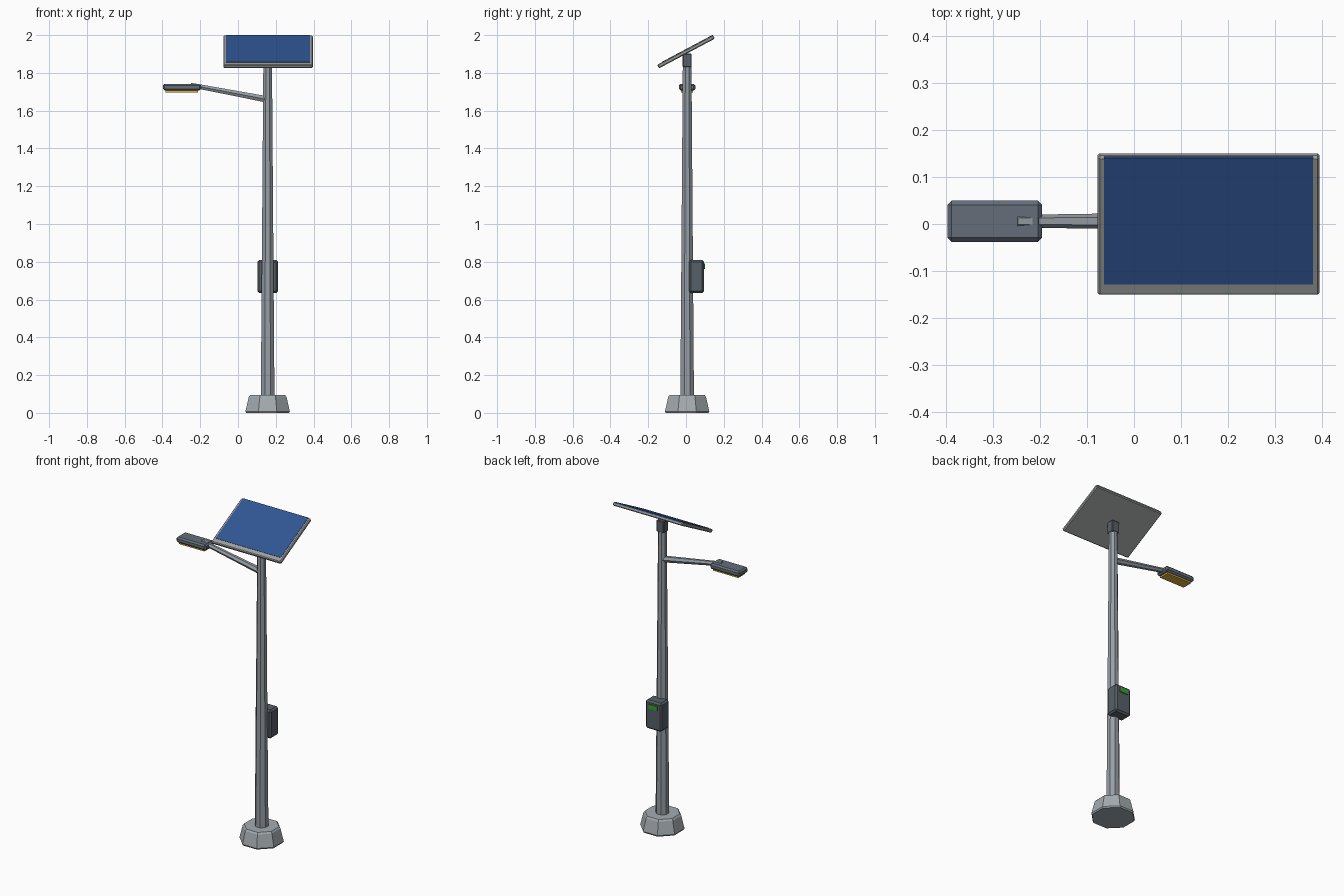
import bpy, bmesh, math
from mathutils import Vector, Matrix

if "Cube" in bpy.data.objects:
    bpy.data.objects.remove(bpy.data.objects["Cube"])

CX, CY = 0.157, 0.006      # pole axis
TILT = math.radians(28)    # solar panel tilt


def mat(name, rgb):
    m = bpy.data.materials.new(name)
    m.diffuse_color = (*rgb, 1)
    m.use_nodes = True
    m.node_tree.nodes["Principled BSDF"].inputs["Base Color"].default_value = m.diffuse_color
    return m


STEEL = mat("pole_steel", (0.31, 0.345, 0.38))
CONCRETE = mat("base_grey", (0.37, 0.41, 0.43))
DARK = mat("box_grey", (0.095, 0.115, 0.135))
HEAD = mat("lamp_grey", (0.13, 0.155, 0.195))
FRAME = mat("frame_grey", (0.34, 0.35, 0.35))
BLUE = mat("cell_blue", (0.03, 0.09, 0.30))
LIGHT = mat("lamp_yellow", (0.75, 0.45, 0.05))
GREEN = mat("indicator_green", (0.04, 0.35, 0.03))


def finish(name, bm, material):
    bmesh.ops.recalc_face_normals(bm, faces=bm.faces)
    me = bpy.data.meshes.new(name)
    bm.to_mesh(me)
    bm.free()
    me.materials.append(material)
    ob = bpy.data.objects.new(name, me)
    bpy.context.collection.objects.link(ob)
    return ob


def box(name, lo, hi, material, bevel=0.0, matrix=Matrix()):
    """Box between two corners, chamfered, then transformed."""
    lo, hi = Vector(lo), Vector(hi)
    bm = bmesh.new()
    bmesh.ops.create_cube(bm, size=1)
    for v in bm.verts:
        v.co = (lo + hi) / 2 + v.co * (hi - lo)
    if bevel:
        bmesh.ops.bevel(bm, geom=bm.edges[:], offset=bevel, segments=1,
                        affect='EDGES', profile=0.5)
    bm.transform(matrix)
    return finish(name, bm, material)


def loft(name, rings, sides, material, turn=0.0, matrix=Matrix()):
    """Stack of regular polygons given as (radius, height)."""
    bm = bmesh.new()
    loops = []
    for r, z in rings:
        angles = [turn + 2 * math.pi * i / sides for i in range(sides)]
        loops.append([bm.verts.new((r * math.cos(a), r * math.sin(a), z)) for a in angles])
    for a, b in zip(loops, loops[1:]):
        for i in range(sides):
            j = (i + 1) % sides
            bm.faces.new((a[i], a[j], b[j], b[i]))
    bm.faces.new(loops[0][::-1])
    bm.faces.new(loops[-1])
    bm.transform(matrix)
    return finish(name, bm, material)


axis = Matrix.Translation((CX, CY, 0))
EIGHTH = math.pi / 8

# Footing and tapered pole
loft("base", [(0.123, 0), (0.127, 0.008), (0.108, 0.085), (0.1, 0.095)], 8,
     CONCRETE, EIGHTH, axis)
loft("pole", [(0.039, 0.09), (0.0245, 1.89)], 8, STEEL, EIGHTH, axis)

# Sloping lamp arm, six-sided with corners towards +y and -y
start, end = Vector((CX, CY, 1.659)), Vector((-0.25, CY, 1.736))
d = (end - start).normalized()
side = Vector((0, 1, 0))
rot = Matrix((side, d.cross(side), d)).transposed().to_4x4()
loft("lamp_arm", [(0.0195, 0), (0.0135, (end - start).length)], 6, STEEL, 0,
     Matrix.Translation(start) @ rot)

# Lamp head and its light plate
box("lamp_head", (-0.398, CY - 0.044, 1.707), (-0.196, CY + 0.044, 1.742), HEAD, 0.009)
box("lamp_light", (-0.383, CY - 0.032, 1.697), (-0.212, CY + 0.032, 1.7065), LIGHT)

# Battery box on the back with indicator
box("battery_box", (CX - 0.055, 0.016, 0.634), (CX + 0.055, 0.096, 0.81), DARK, 0.01)
box("indicator", (CX - 0.03, 0.0935, 0.763), (CX + 0.03, 0.101, 0.79), GREEN)

# Panel bracket
box("panel_bracket", (CX - 0.025, CY - 0.024, 1.83), (CX + 0.025, CY + 0.024, 1.902), DARK, 0.004)

# Tilted solar panel
tilt = Matrix.Translation((0.159, 0, 1.912)) @ Matrix.Rotation(TILT, 4, 'X')
box("panel_frame", (-0.237, -0.168, -0.0105), (0.237, 0.168, 0.0105), FRAME, 0.005, tilt)
box("solar_cells", (-0.223, -0.139, 0.006), (0.223, 0.1665, 0.0125), BLUE, 0, tilt)
